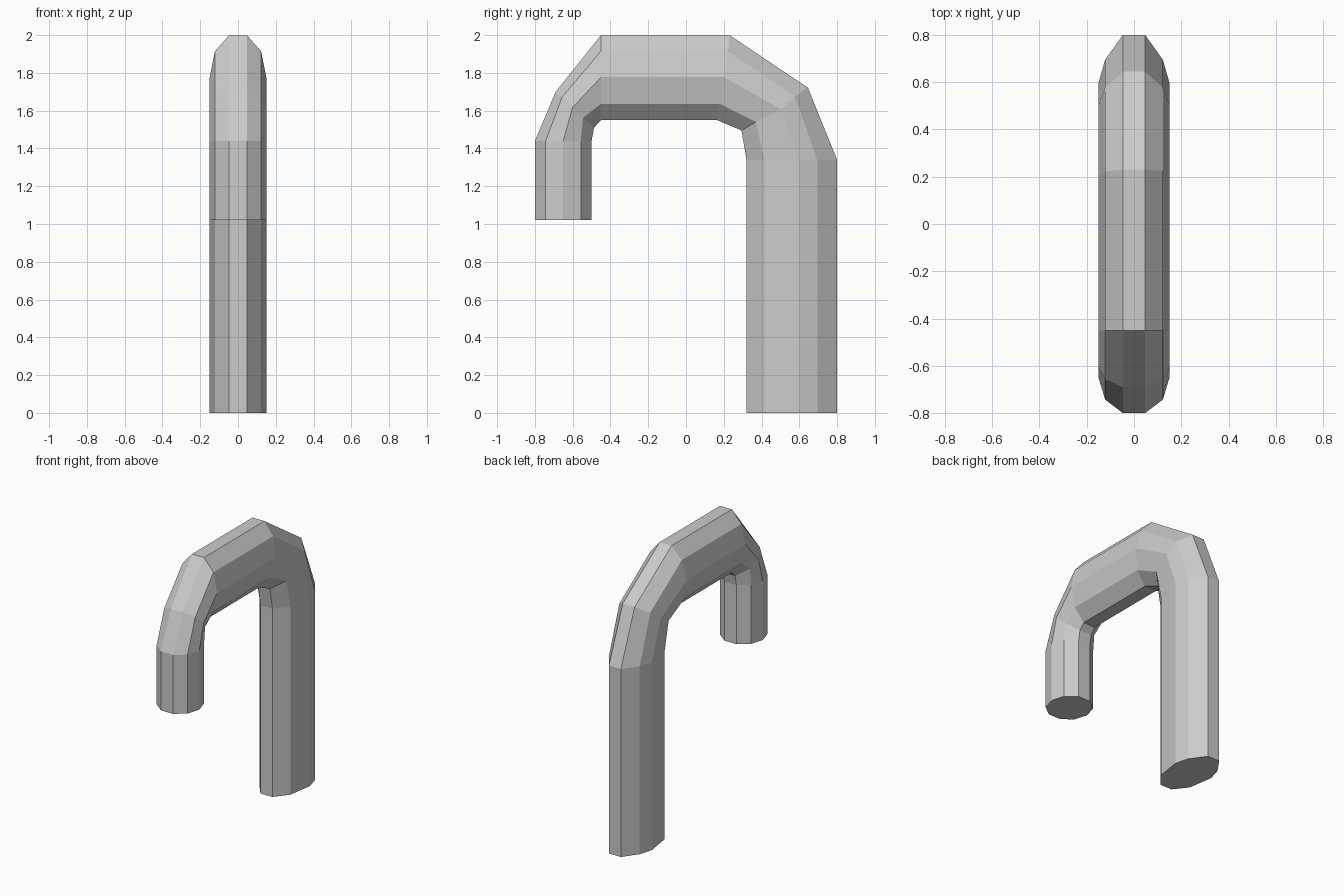
import bpy, bmesh

if "Cube" in bpy.data.objects:
    bpy.data.objects.remove(bpy.data.objects["Cube"])

# Each ring is a ten-sided section, mirrored in x: five levels from outer to inner side
HALF_WIDTHS = [0.047, 0.122, 0.15, 0.122, 0.047]
tip_y = [-0.80, -0.743, -0.65, -0.557, -0.50]
bar_z = [2.0, 1.915, 1.777, 1.636, 1.55]
leg_y = [0.80, 0.695, 0.597, 0.415, 0.32]


def flat(ys, z):
    return [(y, z) for y in ys]


rings = [
    flat(tip_y, 1.02),                                    # short end
    flat(tip_y, 1.44),
    [(-0.69, 1.70), (-0.656, 1.672), (-0.60, 1.618), (-0.545, 1.562), (-0.487, 1.51)],
    [(-0.45, z) for z in bar_z],                          # top bar
    list(zip([0.23, 0.222, 0.203, 0.178, 0.165], bar_z)),
    [(0.645, 1.722), (0.577, 1.675), (0.503, 1.607), (0.37, 1.54), (0.294, 1.495)],
    flat(leg_y, 1.34),                                    # long leg
    flat(leg_y, 0.0),
]

# Skin the rings into one bent tube
bm = bmesh.new()
loops = []
for ring in rings:
    side = list(zip(HALF_WIDTHS, ring))
    loops.append([bm.verts.new((w, y, z)) for w, (y, z) in side] +
                 [bm.verts.new((-w, y, z)) for w, (y, z) in reversed(side)])
for a, b in zip(loops, loops[1:]):
    for i in range(10):
        j = (i + 1) % 10
        bm.faces.new((a[i], a[j], b[j], b[i]))
bm.faces.new(loops[0])
bm.faces.new(loops[-1])
bmesh.ops.recalc_face_normals(bm, faces=bm.faces)

mesh = bpy.data.meshes.new("hooked_pipe")
bm.to_mesh(mesh)
bm.free()
obj = bpy.data.objects.new("hooked_pipe", mesh)
bpy.context.collection.objects.link(obj)
